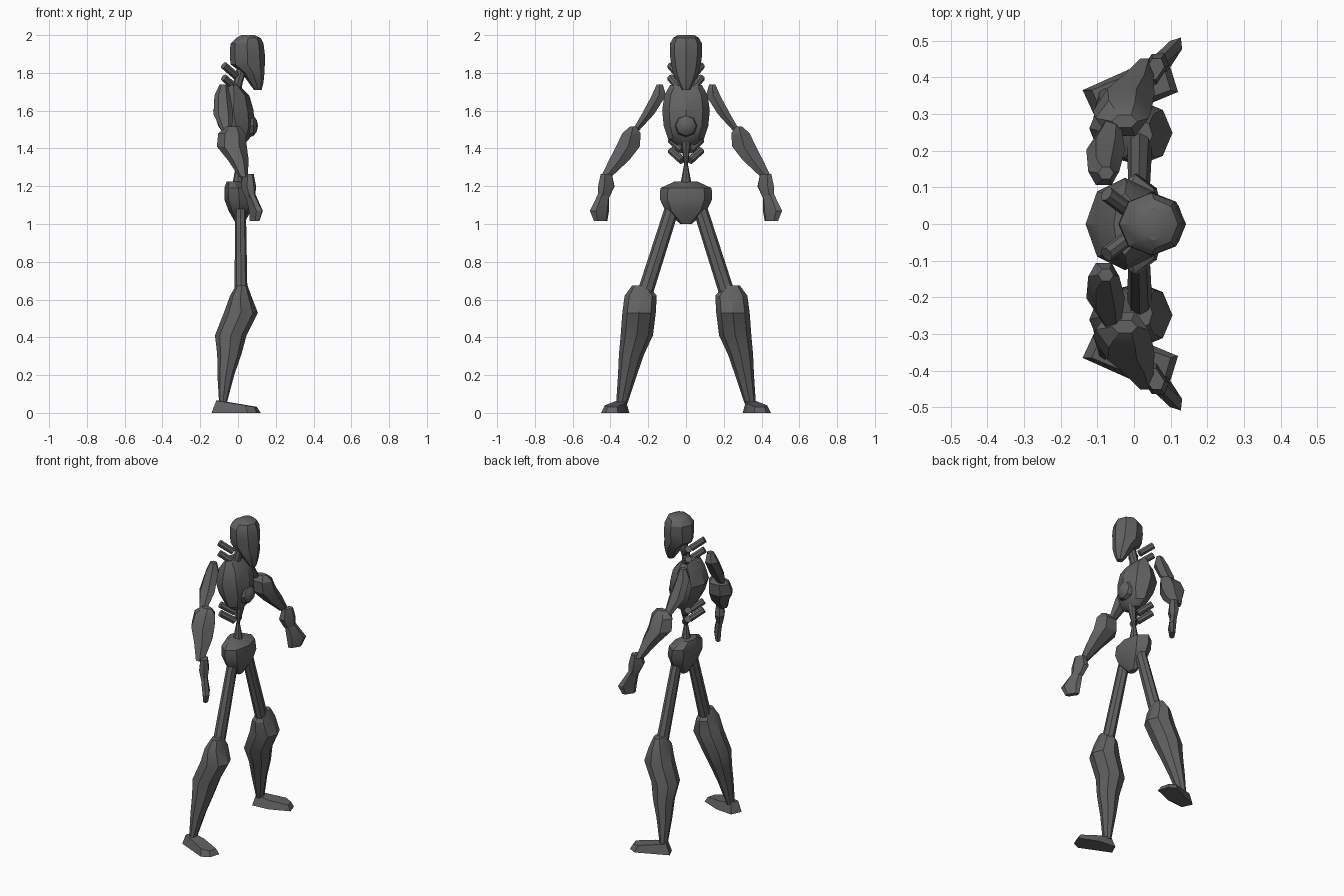
import bpy, bmesh, math
from mathutils import Vector, Matrix

if "Cube" in bpy.data.objects:
    bpy.data.objects.remove(bpy.data.objects["Cube"])

grey = bpy.data.materials.new("dark_grey")
grey.diffuse_color = (0.12, 0.12, 0.12, 1)
grey.use_nodes = True
grey.node_tree.nodes["Principled BSDF"].inputs["Base Color"].default_value = grey.diffuse_color


def finish(name, bm, mirror=False):
    bmesh.ops.recalc_face_normals(bm, faces=bm.faces)
    me = bpy.data.meshes.new(name)
    bm.to_mesh(me)
    bm.free()
    me.materials.append(grey)
    me.shade_smooth()
    me.set_sharp_from_angle(angle=math.radians(32))
    ob = bpy.data.objects.new(name, me)
    bpy.context.collection.objects.link(ob)
    if mirror:
        m = ob.modifiers.new("mirror", 'MIRROR')
        m.use_axis = (False, True, False)
        m.use_mirror_merge = False
    return ob


def skin(name, rings, mirror):
    """Join rings of points into a closed solid."""
    bm = bmesh.new()
    vs = [[bm.verts.new(p) for p in ring] for ring in rings]
    n = len(vs[0])
    for a, b in zip(vs, vs[1:]):
        for i in range(n):
            j = (i + 1) % n
            bm.faces.new((a[i], a[j], b[j], b[i]))
    bm.faces.new(vs[0])
    bm.faces.new(vs[-1])
    return finish(name, bm, mirror)


def loft(name, sections, n=8, mirror=True):
    """Sections are (z, x min, x max, y min, y max)."""
    rings = []
    for z, x0, x1, y0, y1 in sections:
        rings.append([((x0 + x1) / 2 + (x1 - x0) / 2 * math.cos(2 * math.pi * i / n),
                       (y0 + y1) / 2 + (y1 - y0) / 2 * math.sin(2 * math.pi * i / n), z)
                      for i in range(n)])
    return skin(name, rings, mirror)


def centred(name, sections, n=8):
    """Sections are (z, x min, x max, half width)."""
    return loft(name, [(z, a, b, -w, w) for z, a, b, w in sections], n, False)


def blade(name, sections, angle=57):
    """Turned flat part, sections are (z, x, y, half width, half thickness)."""
    c, s = math.cos(math.radians(angle)), math.sin(math.radians(angle))
    rings = []
    for z, x, y, a, b in sections:
        rings.append([(x + a * u * c - b * v * s, y + a * u * s + b * v * c, z)
                      for u, v in ((1, 0), (.6, 1), (-.6, 1), (-1, 0), (-.6, -1), (.6, -1))])
    return skin(name, rings, True)


def bar(name, p, q, r0, r1, mirror=True, n=8):
    """Straight rod from p to q."""
    p, q = Vector(p), Vector(q)
    d = q - p
    bm = bmesh.new()
    bmesh.ops.create_cone(bm, cap_ends=True, segments=n, radius1=r0, radius2=r1, depth=d.length,
                          matrix=Matrix.Translation((p + q) / 2) @ d.to_track_quat('Z', 'Y').to_matrix().to_4x4())
    return finish(name, bm, mirror)


# head and neck
centred("head", [(1.71, .085, .125, .022), (1.75, .055, .135, .045), (1.80, .02, .14, .068),
                 (1.845, -.04, .142, .078), (1.90, -.043, .142, .086), (1.955, -.04, .135, .085),
                 (1.985, -.01, .12, .068), (2.0, .02, .085, .045)])
centred("neck", [(1.69, -.035, .015, .045), (1.75, -.025, .025, .025), (1.85, .0, .06, .025)])

# torso
centred("chest", [(1.42, -.03, .03, .05), (1.45, -.06, .06, .095), (1.52, -.105, .085, .118),
                  (1.60, -.132, .083, .126), (1.68, -.10, .06, .115), (1.735, -.055, .005, .085)])
bm = bmesh.new()
bmesh.ops.create_uvsphere(bm, u_segments=8, v_segments=6, radius=.061,
                          matrix=Matrix.Translation((.06, 0, 1.52))
                          @ Matrix.Rotation(math.pi / 2, 4, 'Y') @ Matrix.Diagonal((1, 1, .75, 1)))
finish("chest_core", bm)

# spine cones and pelvis
bar("upper_spine", (.02, 0, 1.47), (0, 0, 1.30), .034, .007, False)
bar("lower_spine", (0, 0, 1.18), (0, 0, 1.33), .035, .008, False)
centred("pelvis", [(1.0, -.01, .03, .03), (1.07, -.05, .07, .11), (1.13, -.072, .085, .138),
                   (1.19, -.072, .075, .136), (1.225, -.06, .02, .06)])

# slanted ribs behind the neck and below the chest
for name, z in (("upper_neck_rib", 1.84), ("lower_neck_rib", 1.775)):
    bar(name, (-.075, .082, z), (-.012, .035, z - .055), .021, .021)
for name, z in (("upper_waist_rib", 1.445), ("lower_waist_rib", 1.39)):
    bar(name, (-.07, .08, z), (-.01, .02, z - .055), .021, .021)

# arms
loft("upper_arm", [(1.49, -.085, -.035, .25, .29), (1.58, -.13, -.025, .165, .24),
                   (1.68, -.125, -.04, .10, .187), (1.738, -.098, -.055, .12, .158)], 6)
loft("forearm", [(1.25, .005, .052, .39, .455), (1.34, -.055, .056, .29, .415),
                 (1.41, -.112, .047, .235, .38), (1.48, -.105, .04, .232, .345),
                 (1.515, -.06, .01, .26, .30)], 6)
blade("wrist", [(1.14, .065, .435, .035, .018), (1.20, .055, .422, .052, .028),
                (1.265, .055, .422, .035, .02)])
blade("hand", [(1.015, .088, .452, .042, .014), (1.07, .095, .458, .06, .02),
               (1.165, .063, .435, .033, .018)])

# legs
loft("thigh", [(.63, -.018, .05, .175, .262), (1.08, -.016, .042, .035, .115)])
loft("shin", [(.05, -.10, -.06, .31, .37), (.20, -.109, -.02, .26, .36),
              (.31, -.11, .018, .222, .355), (.41, -.122, .045, .175, .346),
              (.53, -.075, .105, .16, .337), (.62, -.042, .07, .155, .325),
              (.675, -.01, .05, .20, .285)])

# feet turned outward, sole then top outline
sole = [(-.14, .365), (-.11, .30), (0, .31), (.12, .36), (.10, .425), (.05, .45)]
top = [(-.115, .365, .065), (-.095, .318, .065), (-.01, .325, .05),
       (.10, .365, .032), (.085, .415, .032), (.04, .43, .04)]
skin("foot", [[(x, y, 0) for x, y in sole], top], True)
